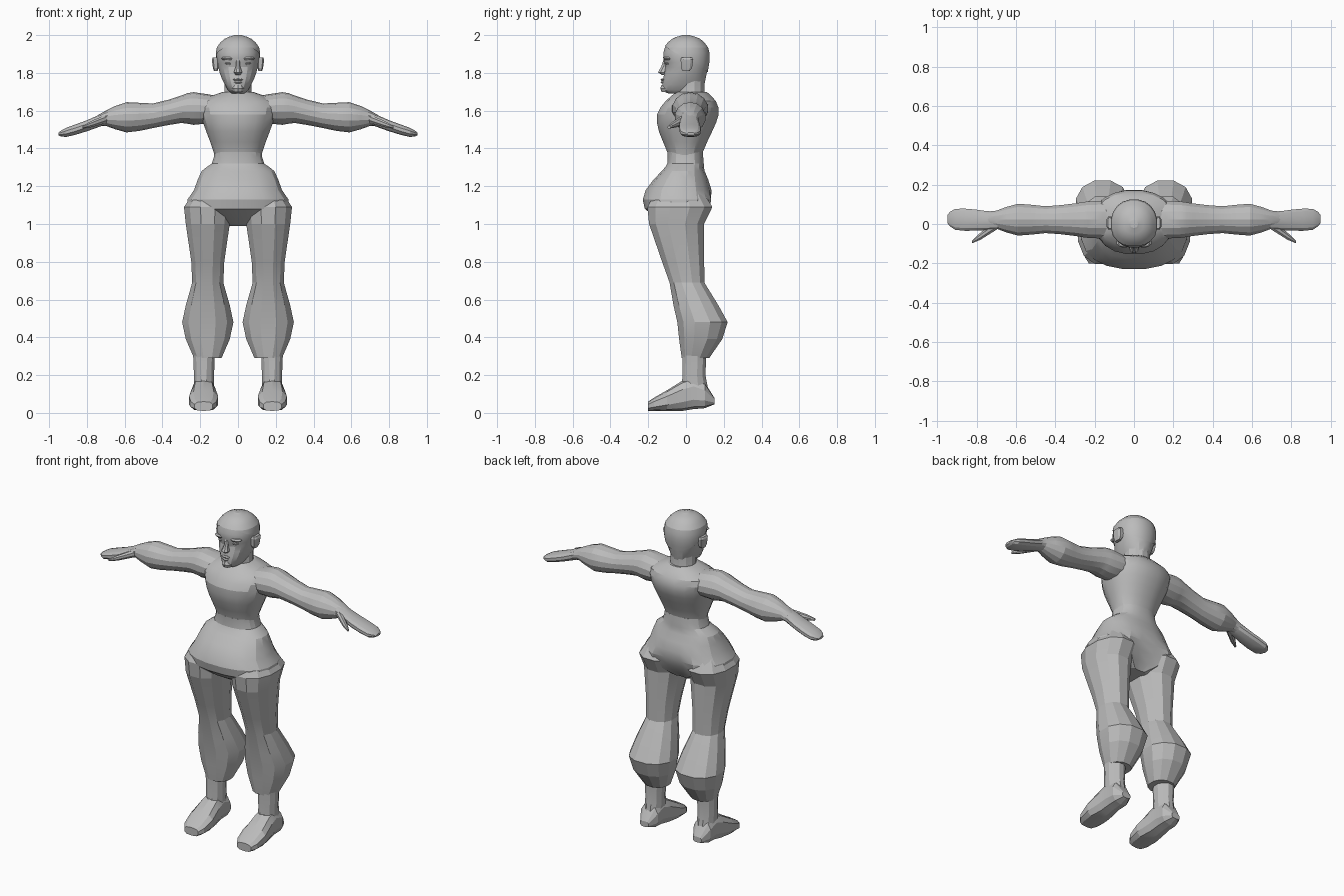
import bpy, bmesh, math
from mathutils import Vector

cube = bpy.data.objects.get("Cube")
if cube:
    bpy.data.objects.remove(cube)

grey = bpy.data.materials.new("plain grey")
grey.use_nodes = True
level = 0.5
grey.diffuse_color = (level, level, level, 1)
shader = grey.node_tree.nodes["Principled BSDF"]
shader.inputs["Base Color"].default_value = grey.diffuse_color


def finish(name, bm, mirror=False, smooth=20):
    """Turn a bmesh into a named object, optionally mirrored to the other side."""
    bmesh.ops.recalc_face_normals(bm, faces=bm.faces)
    mesh = bpy.data.meshes.new(name)
    bm.to_mesh(mesh)
    bm.free()
    mesh.materials.append(grey)
    part = bpy.data.objects.new(name, mesh)
    bpy.context.collection.objects.link(part)
    if mirror:
        modifier = part.modifiers.new("mirror", "MIRROR")
        modifier.use_mirror_merge = False
    bpy.ops.object.select_all(action="DESELECT")
    part.select_set(True)
    bpy.context.view_layer.objects.active = part
    bpy.ops.object.shade_smooth_by_angle(angle=math.radians(smooth))


def soften(rings):
    """Insert a curved in-between ring after every key ring."""
    keys = [Vector(ring) for ring in rings]
    result = []
    for i, (here, after) in enumerate(zip(keys, keys[1:])):
        before = keys[max(i - 1, 0)]
        beyond = keys[min(i + 2, len(keys) - 1)]
        middle = (here + after) / 2
        result += [here, middle + (here + after - before - beyond) / 16]
    return result + [keys[-1]]


def no_cleft(station):
    return 0


def loft(rings, sides=12, axis="z", centre=0, drift=0, power=1, cleft=no_cleft):
    """Skin rings of (station, half width, low, high) placed along an axis."""
    bm = bmesh.new()
    loops = []
    for station, half, low, high in rings:
        middle = centre + drift * (station - rings[0][0])
        loop = []
        for i in range(sides):
            angle = math.tau * (i + 0.5) / sides
            c, d = math.cos(angle), math.sin(angle)
            u = middle + half * math.copysign(abs(c) ** power, c)
            v = (low + high) / 2 + (high - low) / 2 * math.copysign(abs(d) ** power, d)
            if d > 0:
                v -= cleft(station) * max(0, 1 - 2 * abs(c))
            place = {"z": (u, v, station), "x": (station, u, v), "y": (u, station, v)}
            loop.append(bm.verts.new(place[axis]))
        loops.append(loop)
    for lower, upper in zip(loops, loops[1:]):
        for i in range(sides):
            j = (i + 1) % sides
            bm.faces.new((lower[i], lower[j], upper[j], upper[i]))
    bm.faces.new(loops[0])
    bm.faces.new(loops[-1])
    return bm


# Torso and neck
torso = [(1.3, .12, -.09, .08), (1.38, .13, -.1, .09), (1.49, .17, -.145, .14),
         (1.58, .2, -.155, .175), (1.65, .2, -.11, .16), (1.7, .08, -.05, .11)]
finish("torso", loft(soften(torso), sides=20, power=.9))
neck = [(1.66, .085, -.06, .11), (1.7, .075, -.05, .1), (1.78, .075, -.05, .1)]
finish("neck", loft(neck))


# Trousers: hips with a cleft behind, then baggy legs gathered at the ankle
def seat_cleft(z):
    return .06 * max(0, 1 - abs(z - 1.07) / .12)


hips = [(1.38, .126, -.1, .09), (1.32, .14, -.1, .095), (1.28, .195, -.13, .1),
        (1.18, .235, -.215, .14), (1.08, .275, -.22, .15), (.99, .07, -.09, .06)]
finish("hips", loft(soften(hips), sides=20, power=.85, cleft=seat_cleft))
legs = [(1.16, .08, -.17, .1), (1.09, .13, -.21, .145), (1, .12, -.2, .1),
        (.8, .09, -.13, .1), (.69, .085, -.09, .1), (.57, .12, -.07, .175),
        (.48, .14, -.05, .225), (.39, .12, -.04, .195), (.29, .075, -.025, .125)]
finish("trouser_legs", loft(legs, centre=.16, power=.9), mirror=True, smooth=12)

# Ankles and wedge-shaped feet
ankles = [(.32, .06, -.02, .11), (.2, .055, -.02, .105), (.1, .055, -.03, .125)]
finish("ankles", loft(ankles, centre=.18), mirror=True)
feet = [(-.2, .05, .01, .06), (-.17, .07, .01, .08), (-.1, .08, .01, .12),
        (-.02, .067, .01, .17), (.04, .06, .02, .19), (.1, .06, .025, .16),
        (.15, .03, .045, .08)]
finish("feet", loft(feet, sides=10, axis="y", centre=.182, power=.75), mirror=True, smooth=15)

# Arms from shoulder to wrist, mitten hands and thumbs
arms = [(.1, .1, 1.54, 1.675), (.235, .095, 1.525, 1.698), (.3, .085, 1.535, 1.68),
        (.45, .07, 1.508, 1.638), (.59, .083, 1.485, 1.645), (.7, .047, 1.52, 1.6),
        (.75, .045, 1.51, 1.57)]
finish("arms", loft(soften(arms), sides=14, axis="x", centre=.022), mirror=True)
hands = [(.69, .042, 1.53, 1.6), (.8, .055, 1.49, 1.55), (.91, .055, 1.46, 1.51),
         (.95, .02, 1.47, 1.485)]
finish("hands", loft(soften(hands), axis="x", centre=.015, drift=.04, power=.85), mirror=True)
thumbs = [(.69, .025, 1.535, 1.585), (.78, .02, 1.51, 1.545), (.823, .008, 1.505, 1.52)]
finish("thumbs", loft(thumbs, sides=8, axis="x", drift=-.68), mirror=True)

# Head
skull = [(1.69, .035, -.09, .06), (1.71, .055, -.125, .09), (1.77, .087, -.122, .105),
         (1.83, .106, -.11, .117), (1.88, .114, -.122, .122), (1.935, .108, -.113, .114),
         (1.98, .068, -.07, .072), (1.996, .025, -.026, .028)]
finish("head", loft(soften(skull), sides=20, power=.92))

# Close-cropped hair: a thin shell cut along a sloping hairline
shell = [(z, half + .005, front - .005, back + .004) for z, half, front, back in skull[1:]]
shell.append((2, .02, -.02, .02))
hair = loft(soften(shell), sides=20, power=.92)
bmesh.ops.bisect_plane(hair, geom=hair.verts[:] + hair.edges[:] + hair.faces[:],
                       plane_co=Vector((0, -.12, 1.945)),
                       plane_no=Vector((0, .6, 1)), clear_inner=True)
finish("hair", hair)

# Face: nose, then features that bulge around their middle height
nose = [(1.79, .014, -.13, -.1), (1.803, .024, -.15, -.1), (1.835, .012, -.132, -.09),
        (1.87, .012, -.12, -.09)]
finish("nose", loft(nose, sides=8))


def bulge(name, height, half, front, thickness, centre=0):
    edge = (half * .75, front + .006, -.07)
    rings = [(height - thickness, *edge), (height, half, front, -.07),
             (height + thickness, *edge)]
    finish(name, loft(rings, sides=10, centre=centre), mirror=centre > 0)


bulge("upper_lip", 1.764, .032, -.134, .007)
bulge("lower_lip", 1.75, .027, -.135, .007)
bulge("chin", 1.718, .034, -.136, .018)
bulge("brows", 1.876, .04, -.121, .009, centre=.05)
bulge("eyes", 1.85, .025, -.11, .008, centre=.045)

# Ears
ears = [(1.81, .01, -.02, .02), (1.825, .015, -.027, .033), (1.87, .022, -.03, .04),
        (1.882, .016, -.025, .034)]
finish("ears", loft(ears, sides=8, centre=.118, power=.6), mirror=True)
